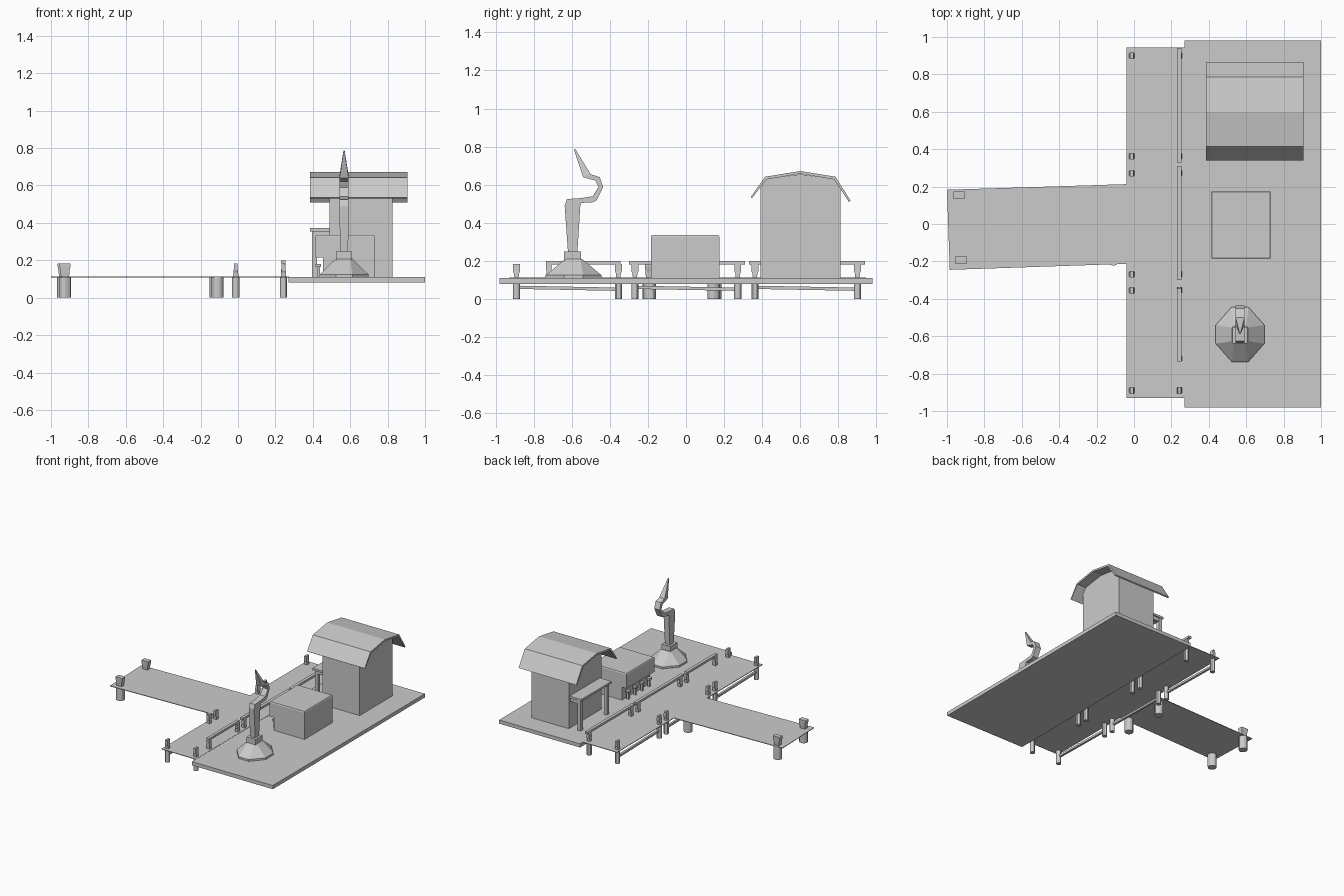
import bpy, bmesh, math
from mathutils import Vector

if "Cube" in bpy.data.objects:
    bpy.data.objects.remove(bpy.data.objects["Cube"], do_unlink=True)

grey = bpy.data.materials.new("plain grey")
grey.use_nodes = True
grey.diffuse_color = (0.6, 0.6, 0.6, 1)
grey.node_tree.nodes["Principled BSDF"].inputs["Base Color"].default_value = (0.6, 0.6, 0.6, 1)


def loft(name, rings):
    """Join rings of equal length with quads and cap both ends."""
    bm = bmesh.new()
    loops = [[bm.verts.new(p) for p in ring] for ring in rings]
    n = len(loops[0])
    for a, b in zip(loops, loops[1:]):
        for i in range(n):
            j = (i + 1) % n
            bm.faces.new((a[i], a[j], b[j], b[i]))
    bm.faces.new(loops[0][::-1])
    bm.faces.new(loops[-1])
    bmesh.ops.recalc_face_normals(bm, faces=bm.faces)
    mesh = bpy.data.meshes.new(name)
    bm.to_mesh(mesh)
    bm.free()
    mesh.materials.append(grey)
    ob = bpy.data.objects.new(name, mesh)
    bpy.context.collection.objects.link(ob)
    return ob


def rect(x, y, z, hx, hy):
    return [(x - hx, y - hy, z), (x + hx, y - hy, z), (x + hx, y + hy, z), (x - hx, y + hy, z)]


def box(name, x0, x1, y0, y1, z0, z1):
    x, y, hx, hy = (x0 + x1) / 2, (y0 + y1) / 2, (x1 - x0) / 2, (y1 - y0) / 2
    return loft(name, [rect(x, y, z, hx, hy) for z in (z0, z1)])


def along_x(name, profile, x0, x1):
    return loft(name, [[(x, y, z) for y, z in profile] for x in (x0, x1)])


def pile(name, x, y, r, top):
    ob = loft(name, [[(x + r * math.cos(i * math.pi / 6), y + r * math.sin(i * math.pi / 6), z)
                      for i in range(12)] for z in (0, top)])
    bpy.ops.object.select_all(action='DESELECT')
    ob.select_set(True)
    bpy.context.view_layer.objects.active = ob
    bpy.ops.object.shade_smooth_by_angle()


# Ground slab, boardwalk and jetty
DECK = 0.11
box("ground_slab", 0.27, 1, -0.98, 0.98, 0.08, DECK)
box("boardwalk", -0.04, 0.272, -0.93, 0.945, 0.107, 0.112)
jetty = [(-0.985, -0.245), (-0.04, -0.213), (-0.04, 0.213), (-1, 0.183)]
loft("jetty_deck", [[(x, y, z) for x, y in jetty] for z in (0.107, 0.112)])

# Boardwalk piles with flared post tops
for y in (-0.89, -0.355, -0.268, 0.272, 0.362, 0.9):
    for x in (-0.012, 0.243):
        pile("boardwalk_pile", x, y, 0.019, DECK)
        loft("boardwalk_post", [rect(x, y, DECK, 0.014, 0.011), rect(x, y, 0.135, 0.013, 0.013),
                                rect(x, y, 0.145, 0.011, 0.018), rect(x, y, 0.183, 0.009, 0.018)])
loft("rail_end_post", [rect(0.243, -0.72, DECK, 0.014, 0.011), rect(0.243, -0.72, 0.183, 0.01, 0.016)])

# Jetty piles and posts
for x, y in ((-0.935, 0.153), (-0.925, -0.195), (-0.12, 0.145), (-0.11, -0.19)):
    pile("jetty_pile", x, y, 0.033, DECK)
    if x < -0.5:
        loft("jetty_post", [rect(x, y, DECK, 0.022, 0.015), rect(x, y, 0.14, 0.024, 0.018),
                            rect(x, y, 0.17, 0.03, 0.02), rect(x, y, 0.183, 0.03, 0.02)])

# Hand rails and lower braces
for y0, y1 in ((-0.735, -0.345), (-0.3, 0.31), (0.33, 0.94)):
    box("hand_rail", 0.23, 0.255, y0, y1, 0.182, 0.2)
for y0, y1 in ((-0.88, -0.36), (-0.27, 0.27), (0.36, 0.9)):
    along_x("lower_brace", [(y0, 0.053), (y1, 0.043), (y1, 0.06), (y0, 0.07)], -0.022, -0.004)

# House with bowed top and curved roof
along_x("house_walls", [(0.39, DECK), (0.81, DECK), (0.81, 0.6), (0.78, 0.63), (0.6, 0.655),
                        (0.415, 0.63), (0.39, 0.6)], 0.49, 0.825)
roof = [(0.34, 0.535), (0.415, 0.642), (0.6, 0.672), (0.785, 0.642), (0.865, 0.515)]
under = [(0.347, 0.53), (0.423, 0.628), (0.6, 0.658), (0.777, 0.628), (0.855, 0.51)]
along_x("house_roof", roof + under[::-1], 0.385, 0.905)

# Porch on the house's right side
box("porch_canopy", 0.385, 0.49, 0.41, 0.8, 0.355, 0.372)
for y in (0.425, 0.765):
    box("porch_post", 0.395, 0.422, y, y + 0.03, DECK, 0.355)
    box("porch_bracket", 0.422, 0.49, y + 0.005, y + 0.025, 0.325, 0.355)

# Stall: lower body, overhanging upper part and stools
box("stall_body", 0.455, 0.73, -0.185, 0.175, DECK, 0.215)
loft("stall_top", [rect(0.572, -0.005, z, 0.158 - i, 0.18 - i)
                   for z, i in ((0.215, 0), (0.327, 0), (0.335, 0.004))])
for i in range(4):
    y = -0.14 + 0.09 * i
    box("stool_leg", 0.422, 0.438, y - 0.008, y + 0.008, DECK, 0.165)
    box("stool_seat", 0.415, 0.445, y - 0.017, y + 0.017, 0.165, 0.18)

# Monument plinth
CX, CY = 0.567, -0.59


def octagon(hx, hy, cut, z):
    half = [(hx, -hy * cut), (hx, hy * cut), (hx * cut, hy), (-hx * cut, hy)]
    return [(CX + x, CY + y, z) for x, y in half + [(-x, -y) for x, y in half]]


loft("monument_plinth", [octagon(0.13, 0.147, 0.34, DECK), octagon(0.13, 0.147, 0.34, 0.125),
                         octagon(0.042, 0.045, 0.8, 0.21)])
box("monument_block", CX - 0.04, CX + 0.04, -0.64, -0.55, 0.2, 0.25)

# Curved figure: back point, front point and half width of each section
sections = [
    ((-0.62, 0.25), (-0.57, 0.25), 0.022),
    ((-0.637, 0.49), (-0.555, 0.49), 0.024),
    ((-0.625, 0.525), (-0.55, 0.505), 0.024),
    ((-0.55, 0.53), (-0.495, 0.507), 0.024),
    ((-0.49, 0.54), (-0.47, 0.517), 0.024),
    ((-0.46, 0.588), (-0.435, 0.588), 0.024),
    ((-0.475, 0.622), (-0.453, 0.64), 0.024),
    ((-0.54, 0.64), (-0.5, 0.655), 0.024),
    ((-0.588, 0.785), (-0.582, 0.788), 0.003),
]
loft("monument_figure", [[(CX - w, *a), (CX + w, *a), (CX + w, *b), (CX - w, *b)]
                         for a, b, w in sections])
